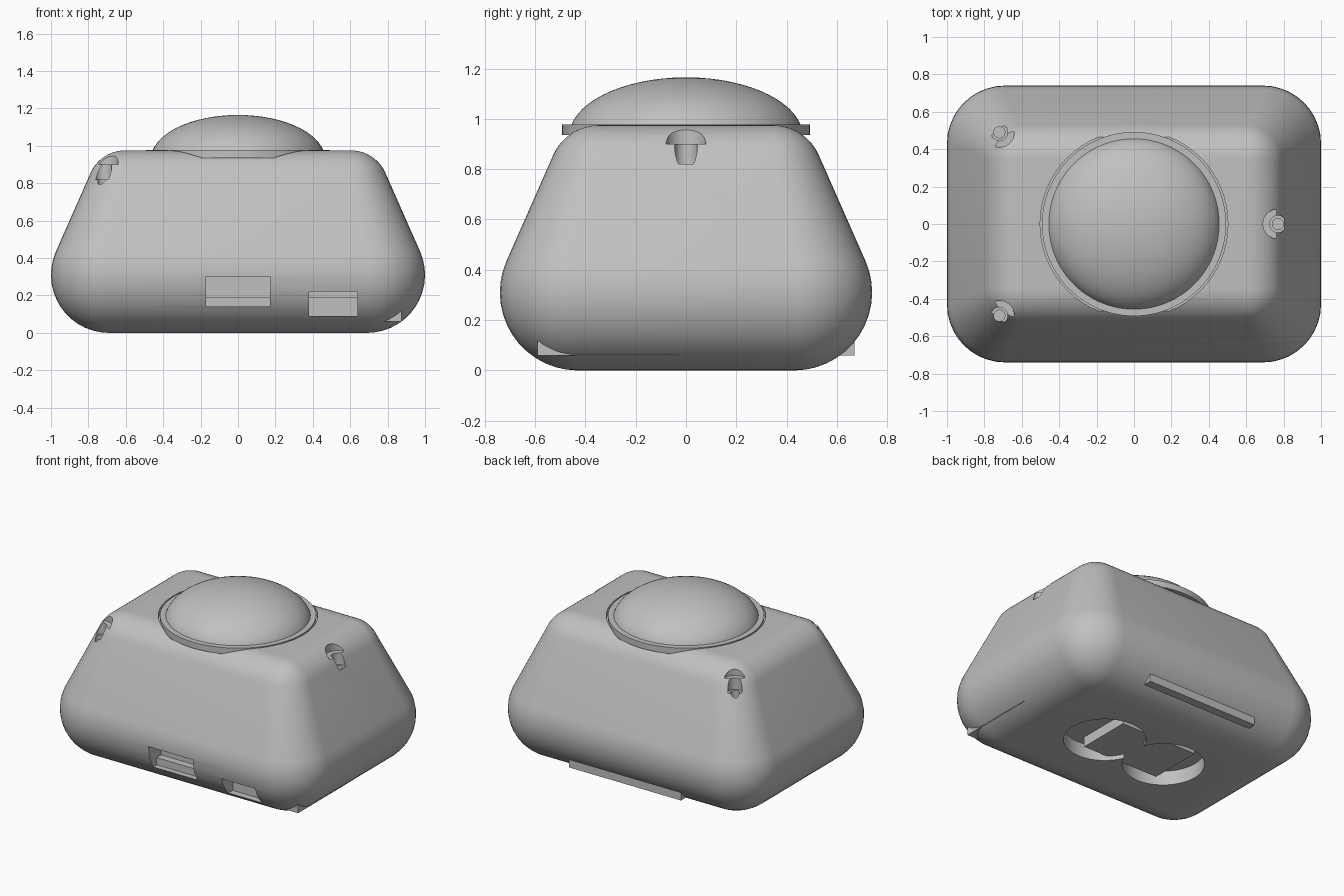
import bpy, bmesh, math
from math import radians, sin, cos

cube = bpy.data.objects.get("Cube")
if cube:
    bpy.data.objects.remove(cube, do_unlink=True)

grey = bpy.data.materials.new("plain_grey")
grey.use_nodes = True
COLOUR = (0.53, 0.53, 0.53, 1)
grey.diffuse_color = COLOUR
grey.node_tree.nodes["Principled BSDF"].inputs["Base Color"].default_value = COLOUR


def make(name, bm):
    bmesh.ops.recalc_face_normals(bm, faces=bm.faces)
    mesh = bpy.data.meshes.new(name)
    bm.to_mesh(mesh)
    bm.free()
    mesh.materials.append(grey)
    obj = bpy.data.objects.new(name, mesh)
    bpy.context.collection.objects.link(obj)
    return obj


def loft(name, rings):
    """Skin a stack of closed rings and cap both ends."""
    bm = bmesh.new()
    loops = [[bm.verts.new(p) for p in ring] for ring in rings]
    n = len(loops[0])
    for a, b in zip(loops, loops[1:]):
        for i in range(n):
            j = (i + 1) % n
            bm.faces.new((a[i], a[j], b[j], b[i]))
    bm.faces.new(loops[0][::-1])
    bm.faces.new(loops[-1])
    return make(name, bm)


def circle(x, y, r, z, n=64):
    return [(x + r * cos(math.tau * i / n), y + r * sin(math.tau * i / n), z) for i in range(n)]


def cylinder(name, x, y, r, z0, z1, n=64):
    return loft(name, [circle(x, y, r, z0, n), circle(x, y, r, z1, n)])


def box(name, x, y, z):
    return loft(name, [[(x[0], y[0], h), (x[1], y[0], h), (x[1], y[1], h), (x[0], y[1], h)] for h in z])


def rounded_ring(hx, hy, r, z, steps=10):
    """Rectangle with corner centres at hx, hy and corner radius r."""
    ring = []
    for k, (sx, sy) in enumerate([(1, 1), (-1, 1), (-1, -1), (1, -1)]):
        for i in range(steps + 1):
            a = radians(90 * (k + i / steps))
            ring.append((sx * hx + r * cos(a), sy * hy + r * sin(a), z))
    return ring


def shade(obj):
    bpy.ops.object.select_all(action='DESELECT')
    obj.select_set(True)
    bpy.context.view_layer.objects.active = obj
    bpy.ops.object.shade_smooth_by_angle(angle=radians(28))


# Tapered body: large rounding below, smaller rounding above
SLOPE = 23.2
rings = []
for i in range(15):
    a = radians(-89.5 + (SLOPE + 89.5) * i / 14)
    rings.append(rounded_ring(0.69, 0.43, 0.31 * cos(a), 0.31 + 0.31 * sin(a)))
for i in range(11):
    a = radians(SLOPE + (89.5 - SLOPE) * i / 10)
    rings.append(rounded_ring(0.605, 0.345, 0.2 * cos(a), 0.775 + 0.2 * sin(a)))
body = loft("body", rings)

# Cutters: dome seat, front ports, underside recesses, screw holes
cutters = [
    cylinder("dome_seat_cutter", 0, 0, 0.502, 0.935, 1.2),
    box("port_cutter", (-0.17, 0.17), (-0.9, -0.6), (0.19, 0.30)),
    box("port_ledge_cutter", (-0.17, 0.17), (-0.9, -0.65), (0.14, 0.21)),
    box("small_port_cutter", (0.38, 0.64), (-0.9, -0.55), (0.19, 0.22)),
    box("small_port_ledge_cutter", (0.38, 0.64), (-0.9, -0.6), (0.09, 0.2)),
]
for x in (-0.24, 0.24):
    cutters.append(cylinder("underside_cutter", x, 0, 0.26, -0.1, 0.1))
for x, y in [(0.77, 0), (-0.72, 0.49), (-0.72, -0.49)]:
    cutters.append(cylinder("screw_head_cutter", x, y, 0.08, 0.9, 1.2, 32))
    cutters.append(cylinder("screw_cutter", x, y, 0.045, 0.82, 1.1, 32))
    cutters.append(cylinder("screw_pilot_cutter", x, y, 0.03, 0.7, 1.0, 32))

bpy.context.view_layer.objects.active = body
for cutter in cutters:
    mod = body.modifiers.new("cut", 'BOOLEAN')
    mod.operation = 'DIFFERENCE'
    mod.solver = 'EXACT'
    mod.object = cutter
    bpy.ops.object.modifier_apply(modifier=mod.name)
    bpy.data.objects.remove(cutter, do_unlink=True)
shade(body)

# Dome and its flange
shade(cylinder("dome_flange", 0, 0, 0.492, 0.935, 0.977, 96))
dome_rings = []
for i in range(17):
    a = radians(89.5 * i / 16)
    dome_rings.append(circle(0, 0, 0.465 * cos(a), 0.93 + 0.235 * sin(a), 96))
shade(loft("dome", dome_rings))

# Bars along the lower edges and the block between the underside recesses
box("back_bar", (-0.43, 0.43), (0.5, 0.67), (0.06, 0.115))
box("side_bar", (0.75, 0.875), (-0.59, -0.03), (0.06, 0.115))
box("underside_block", (-0.34, 0.25), (-0.19, 0.19), (0.03, 0.12))
